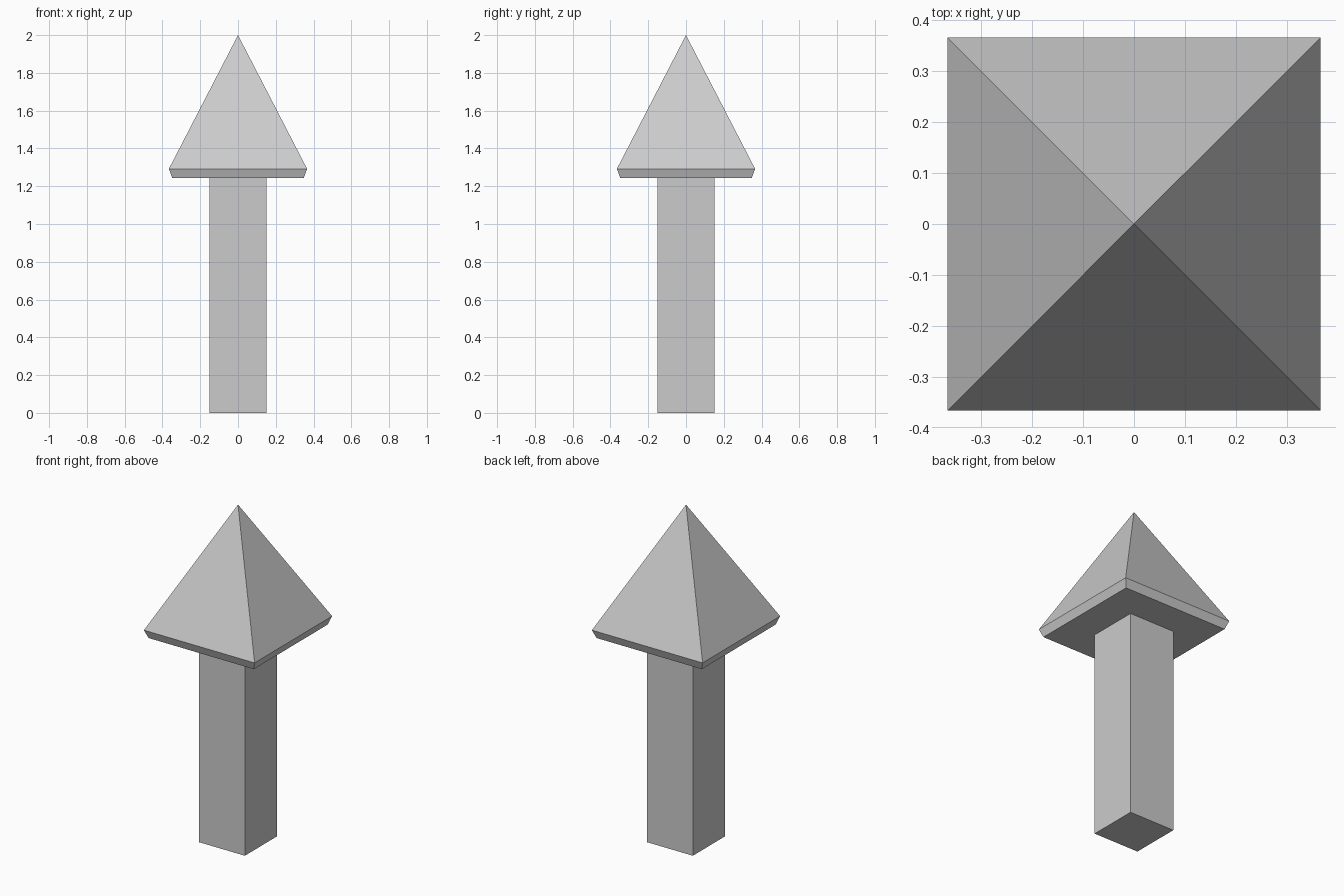
import bpy, bmesh

if "Cube" in bpy.data.objects:
    bpy.data.objects.remove(bpy.data.objects["Cube"])


def square_loft(name, rings, tip=None):
    """Loft square rings given as (half_width, z), optionally closing in a point."""
    bm = bmesh.new()
    loops = [[bm.verts.new((sx * h, sy * h, z))
              for sx, sy in ((-1, -1), (1, -1), (1, 1), (-1, 1))]
             for h, z in rings]
    bm.faces.new(loops[0][::-1])
    for low, high in zip(loops, loops[1:]):
        for i in range(4):
            j = (i + 1) % 4
            bm.faces.new((low[i], low[j], high[j], high[i]))
    top = loops[-1]
    if tip is not None:
        apex = bm.verts.new((0, 0, tip))
        for i in range(4):
            bm.faces.new((top[i], top[(i + 1) % 4], apex))
    else:
        bm.faces.new(top)
    bmesh.ops.recalc_face_normals(bm, faces=bm.faces)
    mesh = bpy.data.meshes.new(name)
    bm.to_mesh(mesh)
    bm.free()
    obj = bpy.data.objects.new(name, mesh)
    bpy.context.collection.objects.link(obj)
    return obj


# Square post
square_loft("post", [(0.151, 0.0), (0.151, 1.243)])

# Pyramid cap with a narrow undercut rim
square_loft("pyramid_cap", [(0.348, 1.243), (0.366, 1.292)], tip=2.0)
